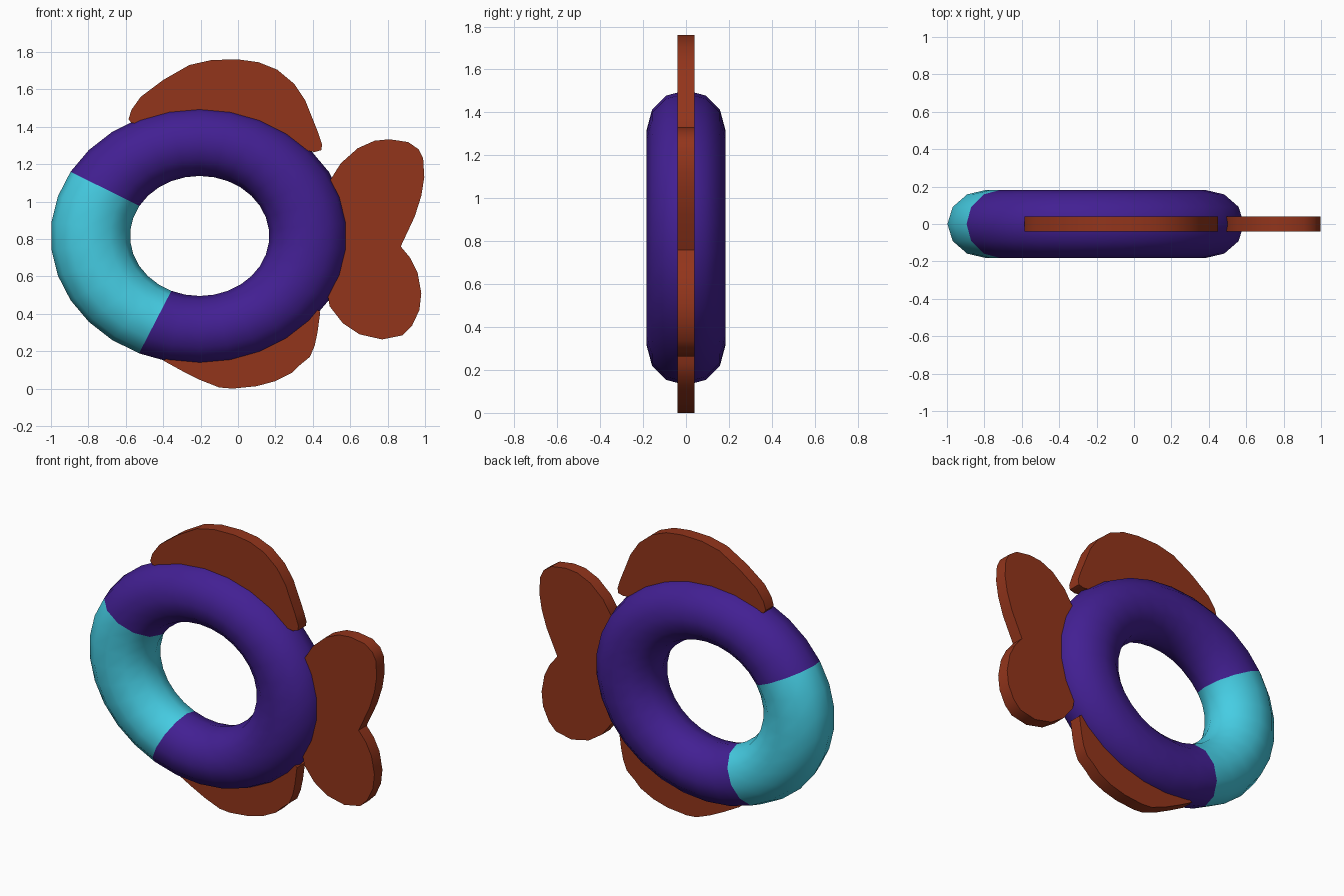
import bpy, bmesh, math

if "Cube" in bpy.data.objects:
    bpy.data.objects.remove(bpy.data.objects["Cube"])


def material(name, rgb):
    m = bpy.data.materials.new(name)
    m.diffuse_color = (*rgb, 1)
    m.use_nodes = True
    m.node_tree.nodes["Principled BSDF"].inputs["Base Color"].default_value = m.diffuse_color
    return m


purple = material("purple", (0.055, 0.014, 0.29))
cyan = material("cyan", (0.06, 0.61, 0.77))
brown = material("brown", (0.29, 0.035, 0.011))


def finish(bm, name, mats):
    bmesh.ops.recalc_face_normals(bm, faces=bm.faces)
    me = bpy.data.meshes.new(name)
    bm.to_mesh(me)
    bm.free()
    ob = bpy.data.objects.new(name, me)
    bpy.context.collection.objects.link(ob)
    for m in mats:
        me.materials.append(m)
    bpy.ops.object.select_all(action='DESELECT')
    ob.select_set(True)
    bpy.context.view_layer.objects.active = ob
    bpy.ops.object.shade_smooth_by_angle(angle=math.radians(40))
    return ob


# Body ring: slightly wide torus, with a differently coloured face section
SEG, SIDES = 30, 12
R, r, WIDE = 0.504, 0.183, 1.16
CX, CZ = -0.205, 0.816
FACE_START, FACE_SEGS = 5, 8
bm = bmesh.new()
rings = []
for i in range(SEG):
    a = math.radians(90 + 360 * i / SEG)
    ring = []
    for j in range(SIDES):
        t = 2 * math.pi * j / SIDES
        d = R + r * math.cos(t)
        ring.append(bm.verts.new((CX + WIDE * d * math.cos(a),
                                  r * math.sin(t),
                                  CZ + d * math.sin(a))))
    rings.append(ring)
for i in range(SEG):
    p, q = rings[i], rings[(i + 1) % SEG]
    for j in range(SIDES):
        k = (j + 1) % SIDES
        f = bm.faces.new((p[j], p[k], q[k], q[j]))
        f.material_index = int(FACE_START <= i < FACE_START + FACE_SEGS)
body = finish(bm, "body_ring", [purple, cyan])
body.data.update()


# Fins: flat outlines in the xz plane, extruded through y
def fin(name, outline, half=0.04):
    bm = bmesh.new()
    face = bm.faces.new([bm.verts.new((x, -half, z)) for x, z in outline])
    ext = bmesh.ops.extrude_face_region(bm, geom=[face])
    moved = [v for v in ext["geom"] if isinstance(v, bmesh.types.BMVert)]
    bmesh.ops.translate(bm, verts=moved, vec=(0, 2 * half, 0))
    if not face.is_valid:
        pass
    elif all(abs(v.co.y + half) < 1e-6 for v in face.verts) is False:
        bm.faces.remove(face)
    return finish(bm, name, [brown])


fin("top_fin", [
    (-0.57, 1.42), (-0.585, 1.44), (-0.57, 1.49), (-0.52, 1.56), (-0.40, 1.65),
    (-0.26, 1.73), (-0.14, 1.757), (0.0, 1.76), (0.11, 1.745), (0.21, 1.705),
    (0.30, 1.63), (0.36, 1.54), (0.40, 1.44), (0.43, 1.365), (0.45, 1.305),
    (0.445, 1.275), (0.41, 1.265), (0.20, 1.30), (-0.10, 1.36), (-0.35, 1.40)])

fin("bottom_fin", [
    (-0.40, 0.15), (-0.30, 0.095), (-0.20, 0.045), (-0.10, 0.006), (-0.03, 0.0),
    (0.10, 0.013), (0.20, 0.04), (0.29, 0.085), (0.33, 0.125), (0.385, 0.17),
    (0.41, 0.23), (0.425, 0.30), (0.44, 0.41), (0.40, 0.44), (0.20, 0.33),
    (-0.05, 0.25), (-0.25, 0.24)])

fin("tail_fin", [
    (0.49, 1.11), (0.55, 1.205), (0.64, 1.285), (0.73, 1.325), (0.81, 1.333),
    (0.91, 1.318), (0.965, 1.28), (0.99, 1.23), (0.996, 1.13), (0.98, 1.03),
    (0.945, 0.92), (0.87, 0.76), (0.92, 0.70), (0.96, 0.62), (0.98, 0.51),
    (0.97, 0.42), (0.93, 0.335), (0.88, 0.285), (0.77, 0.263), (0.65, 0.29),
    (0.56, 0.35), (0.49, 0.44), (0.48, 0.50), (0.50, 0.80)])
